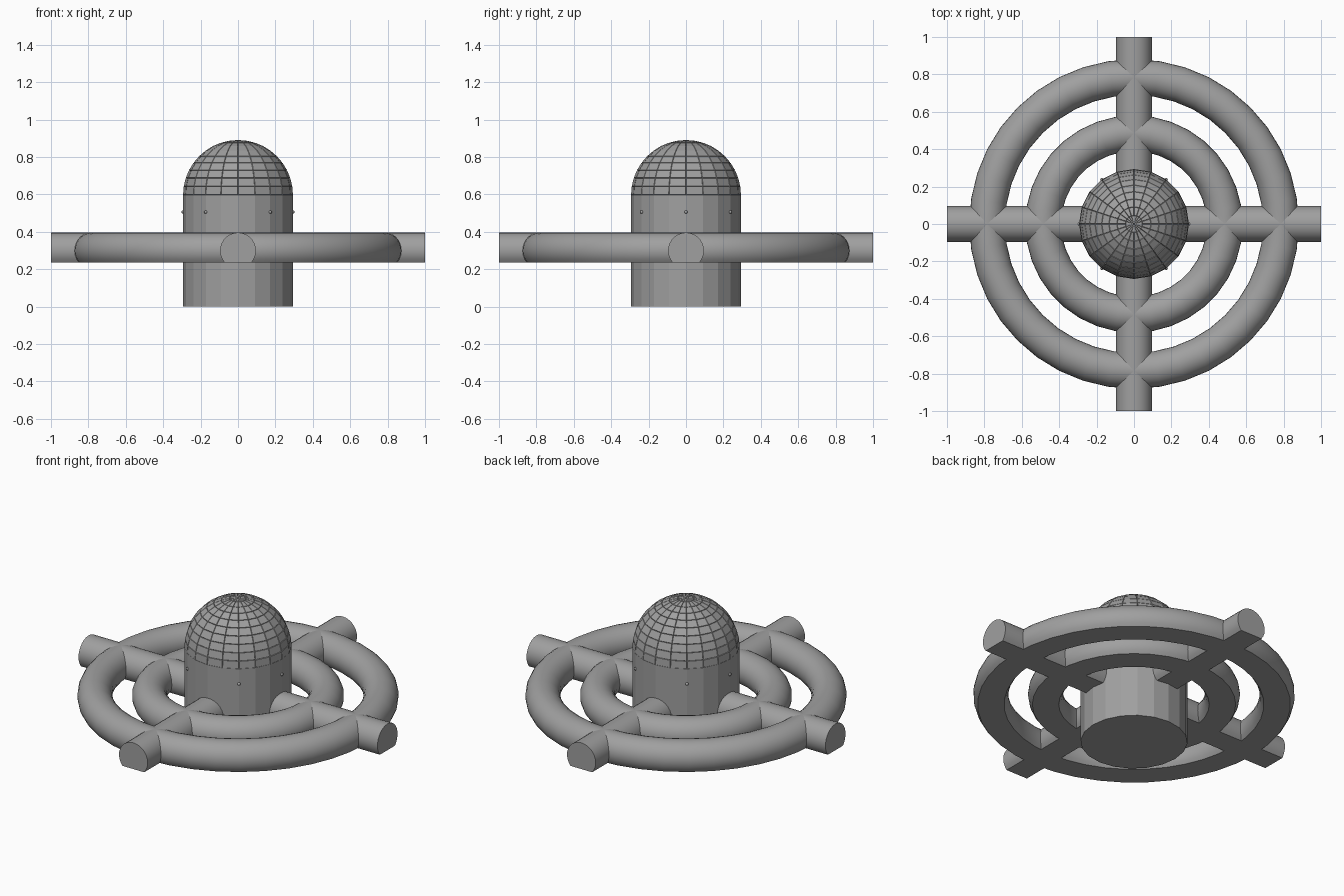
import bpy, bmesh
from math import sin, cos, pi, radians
from mathutils import Matrix, Vector

cube = bpy.data.objects.get("Cube")
if cube:
    bpy.data.objects.remove(cube)

SIDES = 20
RADIUS = 0.293
DOME_BASE = 0.597
TUBE_Z = 0.3
TUBE_RADIUS = 0.096

grey = bpy.data.materials.new("plain grey")
grey.use_nodes = True
colour = (0.35, 0.35, 0.35, 1)
grey.diffuse_color = colour
grey.node_tree.nodes["Principled BSDF"].inputs["Base Color"].default_value = colour


def finish(name, bm, smooth_angle=None):
    bmesh.ops.recalc_face_normals(bm, faces=bm.faces)
    mesh = bpy.data.meshes.new(name)
    bm.to_mesh(mesh)
    bm.free()
    mesh.materials.append(grey)
    obj = bpy.data.objects.new(name, mesh)
    bpy.context.collection.objects.link(obj)
    if smooth_angle:
        bpy.ops.object.select_all(action='DESELECT')
        obj.select_set(True)
        bpy.context.view_layer.objects.active = obj
        bpy.ops.object.shade_smooth_by_angle(angle=radians(smooth_angle))
    return obj


def tube_section(steps=20):
    """Round tube section with a flat underside, as (across, height) pairs."""
    start, end = radians(-41), radians(221)
    angles = [start + (end - start) * i / steps for i in range(steps + 1)]
    return [(TUBE_RADIUS * cos(a), TUBE_Z + TUBE_RADIUS * sin(a)) for a in angles]


def sweep(bm, loops, closed):
    rows = [[bm.verts.new(p) for p in loop] for loop in loops]
    pairs = list(zip(rows, rows[1:] + rows[:1])) if closed else list(zip(rows, rows[1:]))
    for a, b in pairs:
        for i in range(len(a)):
            j = (i + 1) % len(a)
            bm.faces.new((a[i], a[j], b[j], b[i]))
    if not closed:
        bm.faces.new(rows[0])
        bm.faces.new(rows[-1])


def ring(name, radius, segments):
    bm = bmesh.new()
    loops = []
    for k in range(segments):
        t = 2 * pi * k / segments
        loops.append([((radius + u) * cos(t), (radius + u) * sin(t), z)
                      for u, z in tube_section()])
    sweep(bm, loops, True)
    finish(name, bm, 35)


def arm(name, turn):
    bm = bmesh.new()
    sweep(bm, [[(x, u, z) for u, z in tube_section()] for x in (-1, 1)], False)
    bm.transform(Matrix.Rotation(turn, 4, 'Z'))
    finish(name, bm, 35)


# Crossing arms and concentric rings
arm("cross_arm_side", 0)
arm("cross_arm_front", pi / 2)
ring("outer_ring", 0.785, 40)
ring("inner_ring", 0.485, 36)

# Faceted tower
bm = bmesh.new()
bmesh.ops.create_cone(bm, cap_ends=True, segments=SIDES, radius1=RADIUS, radius2=RADIUS,
                      depth=DOME_BASE, matrix=Matrix.Translation((0, 0, DOME_BASE / 2)))
finish("tower", bm)

# Dome of slightly raised panels
bm = bmesh.new()
bmesh.ops.create_uvsphere(bm, u_segments=SIDES, v_segments=SIDES, radius=RADIUS - 0.003)
bmesh.ops.delete(bm, geom=[v for v in bm.verts if v.co.z < -0.01], context='VERTS')
bmesh.ops.recalc_face_normals(bm, faces=bm.faces)
bmesh.ops.inset_individual(bm, faces=bm.faces[:], thickness=0.002, depth=0.004)
bmesh.ops.translate(bm, verts=bm.verts, vec=(0, 0, DOME_BASE))
finish("panelled_dome", bm)

# Small rivets around the tower, on its corner lines
bm = bmesh.new()
for k in range(6):
    t = 2 * pi * round(k * SIDES / 6) / SIDES
    place = Matrix.Translation(Vector((RADIUS * cos(t), RADIUS * sin(t), 0.506)))
    bmesh.ops.create_uvsphere(bm, u_segments=8, v_segments=6, radius=0.009, matrix=place)
finish("rivets", bm, 60)
